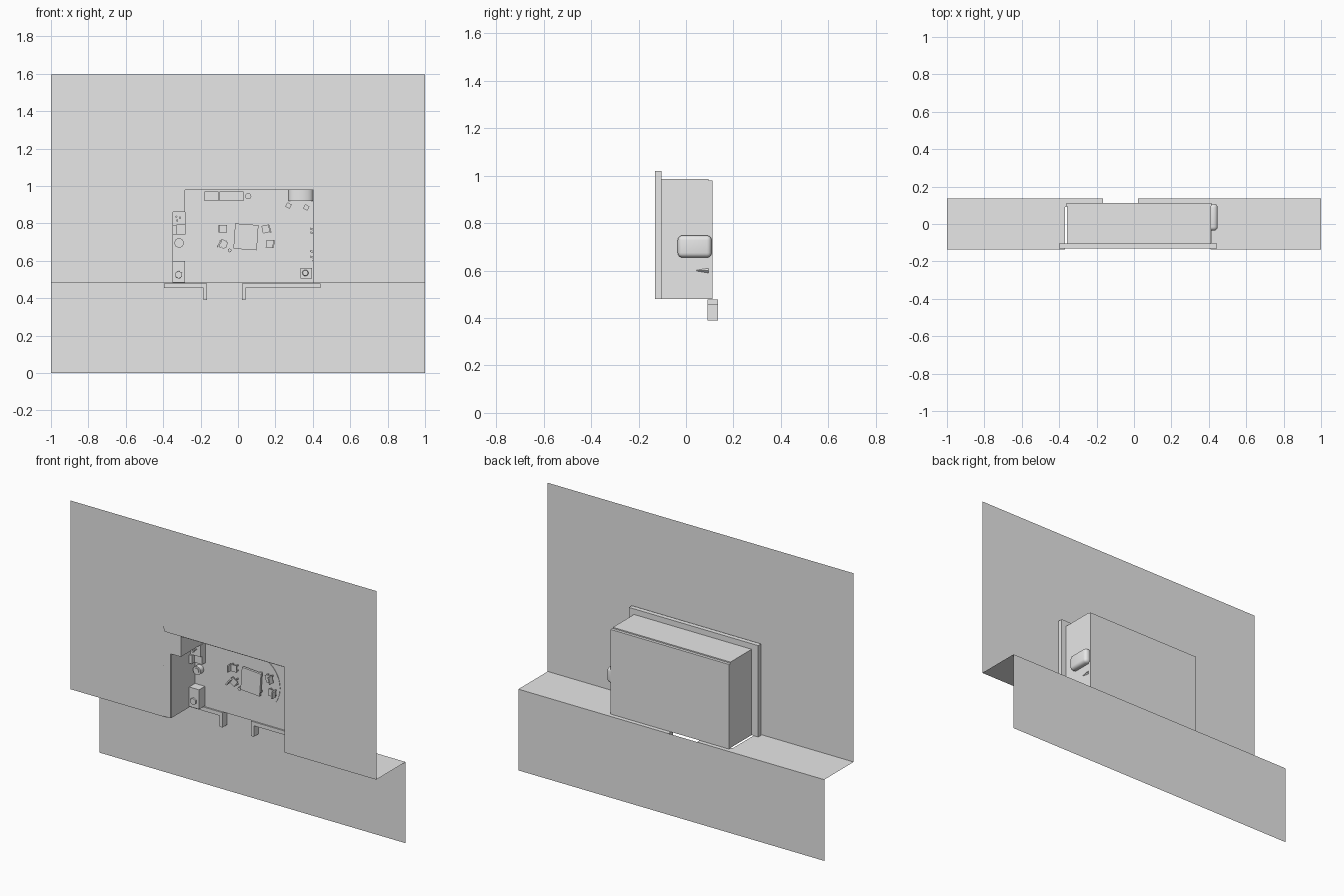
import bpy, bmesh, math
from mathutils import Matrix

cube = bpy.data.objects.get("Cube")
if cube:
    bpy.data.objects.remove(cube, do_unlink=True)

grey = bpy.data.materials.new("light_grey")
grey.use_nodes = True
grey.diffuse_color = (0.8, 0.8, 0.8, 1)
grey.node_tree.nodes["Principled BSDF"].inputs["Base Color"].default_value = (0.8, 0.8, 0.8, 1)

FLOOR = 0.095   # room floor faces the front
FRONT, BACK = -0.137, 0.137


def finish(name, bm):
    mesh = bpy.data.meshes.new(name)
    bm.to_mesh(mesh)
    bm.free()
    mesh.materials.append(grey)
    ob = bpy.data.objects.new(name, mesh)
    bpy.context.collection.objects.link(ob)
    return ob


def box(name, x0, x1, y0, y1, z0, z1, turn=0, bevel=0):
    bm = bmesh.new()
    bmesh.ops.create_cube(bm, size=1)
    bmesh.ops.scale(bm, vec=(x1 - x0, y1 - y0, z1 - z0), verts=bm.verts)
    if bevel:
        bmesh.ops.bevel(bm, geom=bm.edges[:], offset=bevel, segments=4, profile=0.5, affect='EDGES')
    bm.transform(Matrix.Translation(((x0 + x1) / 2, (y0 + y1) / 2, (z0 + z1) / 2))
                 @ Matrix.Rotation(math.radians(turn), 4, 'Y'))
    return finish(name, bm)


def panel(name, points, y, depth=0):
    """Outline in x and z, optionally extruded backwards."""
    bm = bmesh.new()
    face = bm.faces.new([bm.verts.new((x, y, z)) for x, z in points])
    if depth:
        res = bmesh.ops.extrude_face_region(bm, geom=[face])
        verts = [v for v in res["geom"] if isinstance(v, bmesh.types.BMVert)]
        bmesh.ops.translate(bm, vec=(0, depth, 0), verts=verts)
        bmesh.ops.recalc_face_normals(bm, faces=bm.faces)
    return finish(name, bm)


def disc(name, x, z, radius, height, sides=24, top=None):
    bm = bmesh.new()
    bmesh.ops.create_cone(bm, cap_ends=True, segments=sides, radius1=radius,
                          radius2=radius if top is None else top, depth=height)
    bm.transform(Matrix.Translation((x, FLOOR - height / 2, z)) @ Matrix.Rotation(math.pi / 2, 4, 'X'))
    return finish(name, bm)


def smooth(ob):
    bpy.ops.object.select_all(action='DESELECT')
    ob.select_set(True)
    bpy.context.view_layer.objects.active = ob
    bpy.ops.object.shade_smooth_by_angle()


# Large front sheet with the opening, and the lower sheet set back
panel("front_sheet", [(-1, .48), (-.39, .48), (-.395, 1.02), (-.385, .985), (.4, .985),
                      (.4, .48), (1, .48), (1, 1.595), (-1, 1.595)], FRONT)
panel("lower_sheet", [(-1, 0), (1, 0), (1, .48), (-1, .48)], BACK)

# Ledge joining the sheets, cut out around the room and passage
bm = bmesh.new()
outline = [(-1, FRONT), (-.37, FRONT), (-.37, .1), (-.18, .1), (-.18, BACK), (-1, BACK)]
bm.faces.new([bm.verts.new((x, y, .48)) for x, y in outline])
outline = [(1, FRONT), (1, BACK), (.03, BACK), (.03, .1), (.41, .1), (.41, FRONT)]
bm.faces.new([bm.verts.new((x, y, .48)) for x, y in outline])
finish("ledge", bm)

# Frame behind the opening
panel("opening_frame", [(-.4, .48), (-.35, .48), (-.35, .98), (.405, .98), (.405, .48),
                        (.445, .48), (.445, 1.02), (-.4, 1.02)], -.13, .027)

# Room shell: floor, walls and filled corner
panel("room_floor", [(-.36, .48), (.415, .48), (.415, .98), (-.36, .98)], FLOOR, .017)
box("room_left_wall", -.357, -.347, -.125, FLOOR, .48, .985)
box("room_right_wall", .402, .412, -.125, FLOOR, .48, .985)
box("room_top_wall", -.357, .412, -.125, FLOOR, .977, .987)
box("room_corner_block", -.352, -.283, -.13, FLOOR, .86, .98)
box("right_wall_skirting", .412, .416, -.1, FLOOR, .485, .505)

# Low walls and passage at the bottom of the room
panel("left_low_wall", [(-.395, .455), (-.185, .455), (-.185, .39), (-.165, .39),
                        (-.165, .478), (-.395, .478)], .09, .045)
panel("right_low_wall", [(.022, .39), (.04, .39), (.04, .455), (.442, .455),
                         (.442, .478), (.022, .478)], .09, .045)

# Rounded bulge on the outside of the right wall
smooth(box("wall_bulge", .4, .447, -.035, .108, .655, .748, bevel=.02))
disc("bulge_bracket", .41, .6, .012, .05, 4, .004)

# Table on a round rug
disc("rug", .05, .72, .16, .003, 40)
box("table_top", -.02, .105, .058, .072, .66, .795, turn=4)
for x in (-.005, .09):
    for z in (.675, .78):
        box("table_leg", x - .006, x + .006, .07, FLOOR, z - .006, z + .006)


# Chairs with a seat, legs and a raised back facing away from the table
def chair(x, z, turn, side):
    s = .02
    box("chair_seat", x - s, x + s, .07, .076, z - s, z + s, turn)
    bx = x + side * s
    box("chair_back", bx - .004, bx + .004, .045, .076, z - s, z + s, turn)
    for dx in (-.015, .015):
        for dz in (-.015, .015):
            box("chair_leg", x + dx - .003, x + dx + .003, .074, FLOOR, z + dz - .003, z + dz + .003)


chair(-.08, .77, 0, -1)
chair(-.08, .69, 35, -1)
chair(.15, .77, -15, 1)
chair(.17, .69, 5, 1)
disc("small_stool", -.045, .655, .01, .02, 12)

# Left side furniture
box("counter", -.347, -.28, .05, FLOOR, .79, .86)
box("armchair_base", -.347, -.28, .065, FLOOR, .74, .79)
box("armchair_back", -.347, -.33, .04, FLOOR, .74, .79)
for x, z in ((-.33, .835), (-.31, .83), (-.325, .815)):
    disc("counter_jar", x, z, .006, .055, 8)
smooth(disc("round_stool", -.315, .695, .025, .03))
smooth(disc("round_stool_cushion", -.315, .695, .015, .035))
box("cabinet", -.347, -.283, .04, FLOOR, .485, .6)
disc("cabinet_pot", -.317, .525, .026, .065, 6, .02)

# Furniture along the top wall
box("sideboard", -.18, -.105, .065, FLOOR, .92, .97)
box("bench", -.098, .03, .075, FLOOR, .92, .97)
box("bench_cushion", -.07, .025, .07, .076, .93, .965)
smooth(disc("top_stool", .055, .945, .016, .025))
bm = bmesh.new()
bmesh.ops.create_cone(bm, cap_ends=True, segments=32, radius1=.035, radius2=.035, depth=.058)
bm.transform(Matrix.Translation((.335, .08, .948)) @ Matrix.Diagonal((1.85, .9, 1, 1)))
smooth(finish("curved_desk", bm))
for x, z in ((.27, .895), (.365, .885)):
    box("desk_seat", x - .013, x + .013, .07, FLOOR, z - .013, z + .013, turn=30)

# Right side furniture
box("corner_table", .335, .395, .065, FLOOR, .505, .56)
smooth(disc("corner_pot", .36, .535, .022, .045, 20, .014))
for z in (.62, .65, .75, .77):
    box("wall_hook", .385, .402, .06, .075, z - .005, z + .005, turn=20)
